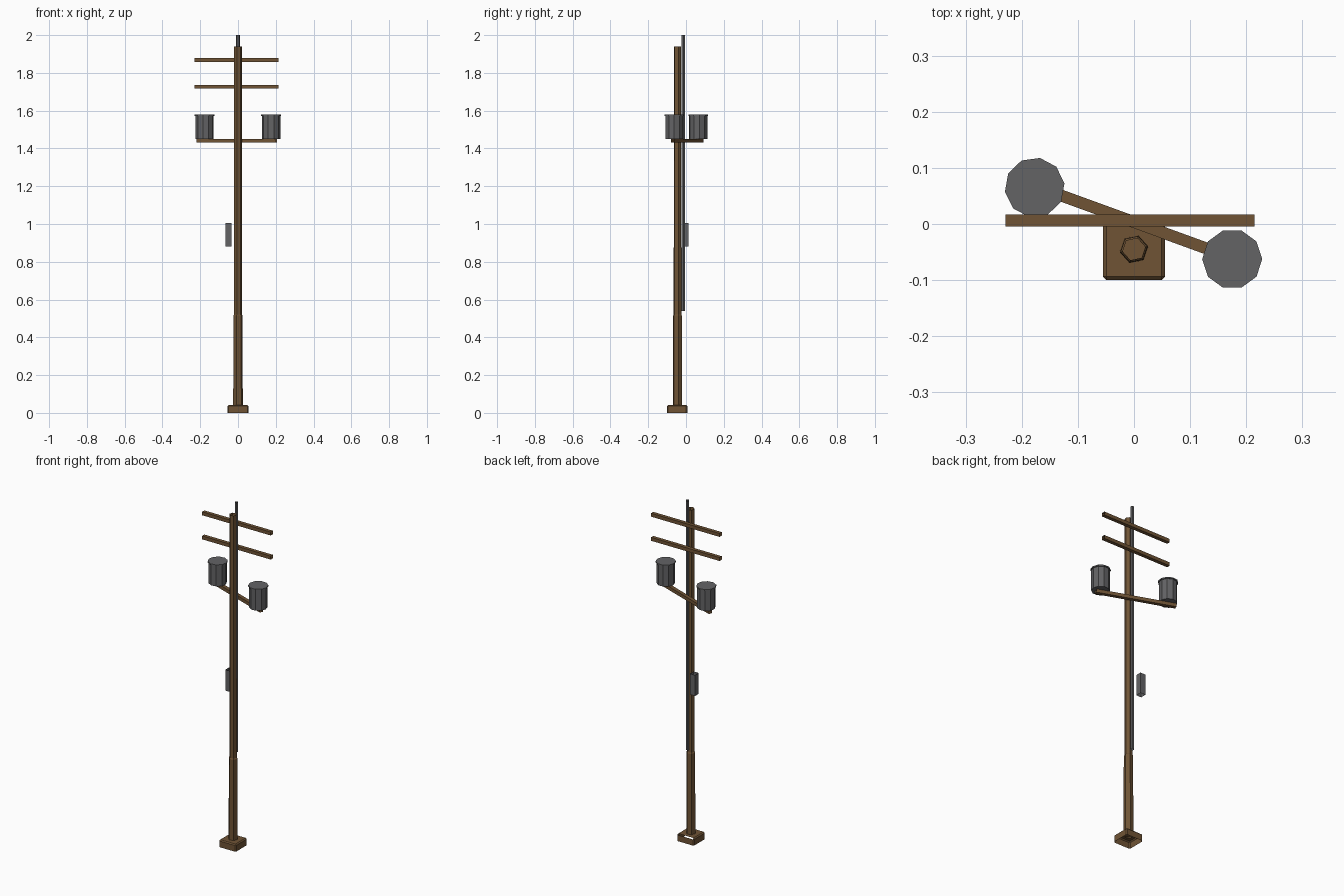
import bpy, bmesh, math
from mathutils import Matrix, Vector

if "Cube" in bpy.data.objects:
    bpy.data.objects.remove(bpy.data.objects["Cube"])


def material(name, rgb):
    m = bpy.data.materials.new(name)
    m.diffuse_color = (*rgb, 1)
    m.use_nodes = True
    m.node_tree.nodes["Principled BSDF"].inputs["Base Color"].default_value = m.diffuse_color
    return m


WOOD = material("brown_wood", (0.16, 0.088, 0.036))
METAL = material("grey_metal", (0.125, 0.125, 0.13))


def finish(name, bm, mat):
    bmesh.ops.recalc_face_normals(bm, faces=bm.faces)
    me = bpy.data.meshes.new(name)
    bm.to_mesh(me)
    bm.free()
    me.materials.append(mat)
    ob = bpy.data.objects.new(name, me)
    bpy.context.collection.objects.link(ob)
    return ob


def lathe(name, x, y, profile, sides, turn, mat, caps):
    """Faceted upright solid from (radius, height) rings."""
    bm = bmesh.new()
    rings = []
    for r, z in profile:
        rings.append([bm.verts.new((x + r * math.cos(turn + math.tau * i / sides),
                                    y + r * math.sin(turn + math.tau * i / sides), z))
                      for i in range(sides)])
    for a, b in zip(rings, rings[1:]):
        for i in range(sides):
            j = (i + 1) % sides
            bm.faces.new((a[i], a[j], b[j], b[i]))
    if caps:
        bm.faces.new(rings[0][::-1])
        bm.faces.new(rings[-1])
    return finish(name, bm, mat)


def open_box(name, centre, size, open_axis, mat, turn=0):
    """Box with no end faces along one axis."""
    bm = bmesh.new()
    bmesh.ops.create_cube(bm, size=1)
    ends = [f for f in bm.faces if abs(f.normal[open_axis]) > 0.9]
    bmesh.ops.delete(bm, geom=ends, context='FACES')
    bmesh.ops.recalc_face_normals(bm, faces=bm.faces)
    bm.transform(Matrix.Translation(centre) @ Matrix.Rotation(turn, 4, 'Z')
                 @ Matrix.Diagonal((*size, 1)))
    return finish(name, bm, mat)


# Footing: bevelled block, hollow underneath, with a slot along the back rim
bm = bmesh.new()
bmesh.ops.create_cube(bm, size=1)
bm.transform(Matrix.Translation((0, -0.0465, 0.021)) @ Matrix.Diagonal((0.11, 0.107, 0.042, 1)))
bmesh.ops.delete(bm, geom=[f for f in bm.faces if f.normal.z < -0.9], context='FACES')
rim = [e for e in bm.edges if max(v.co.z for v in e.verts) > 0.03]
bmesh.ops.bevel(bm, geom=rim, offset=0.006, segments=1, affect='EDGES')
bm.normal_update()
slot = [f for f in bm.faces if f.normal.y > 0.5 and f.normal.z > 0.5 and abs(f.normal.x) < 0.1]
bmesh.ops.delete(bm, geom=slot, context='FACES')
finish("footing", bm, WOOD)

# Hexagonal pole with a thicker lower part
lathe("pole", 0, -0.045,
      [(0.026, 0.035), (0.025, 0.36), (0.0245, 0.515), (0.021, 0.52), (0.0205, 1.94)],
      6, math.radians(12), WOOD, False)

# Conduit up the back of the pole
lathe("conduit", 0, -0.0145, [(0.0098, 0.54), (0.0098, 2.0)], 6, 0, METAL, False)

# Two straight cross arms and one turned arm for the transformers
for name, z, turn in (("upper_arm", 1.868, 0), ("middle_arm", 1.727, 0),
                      ("transformer_arm", 1.441, -20)):
    open_box(name, Vector((-0.007, 0.006, z)), (0.444, 0.021, 0.02), 0, WOOD, math.radians(turn))

# Transformer cans with a slightly wider lid
for name, x, y, turn in (("left_transformer", -0.177, 0.065, 8),
                         ("right_transformer", 0.175, -0.0625, 0)):
    lathe(name, x, y, [(0.049, 1.451), (0.049, 1.571), (0.0535, 1.572), (0.0535, 1.579)],
          10, math.radians(turn), METAL, True)

# Meter box beside the pole
open_box("meter_box", Vector((-0.0505, -0.005, 0.943)), (0.033, 0.034, 0.122), 2, METAL)
